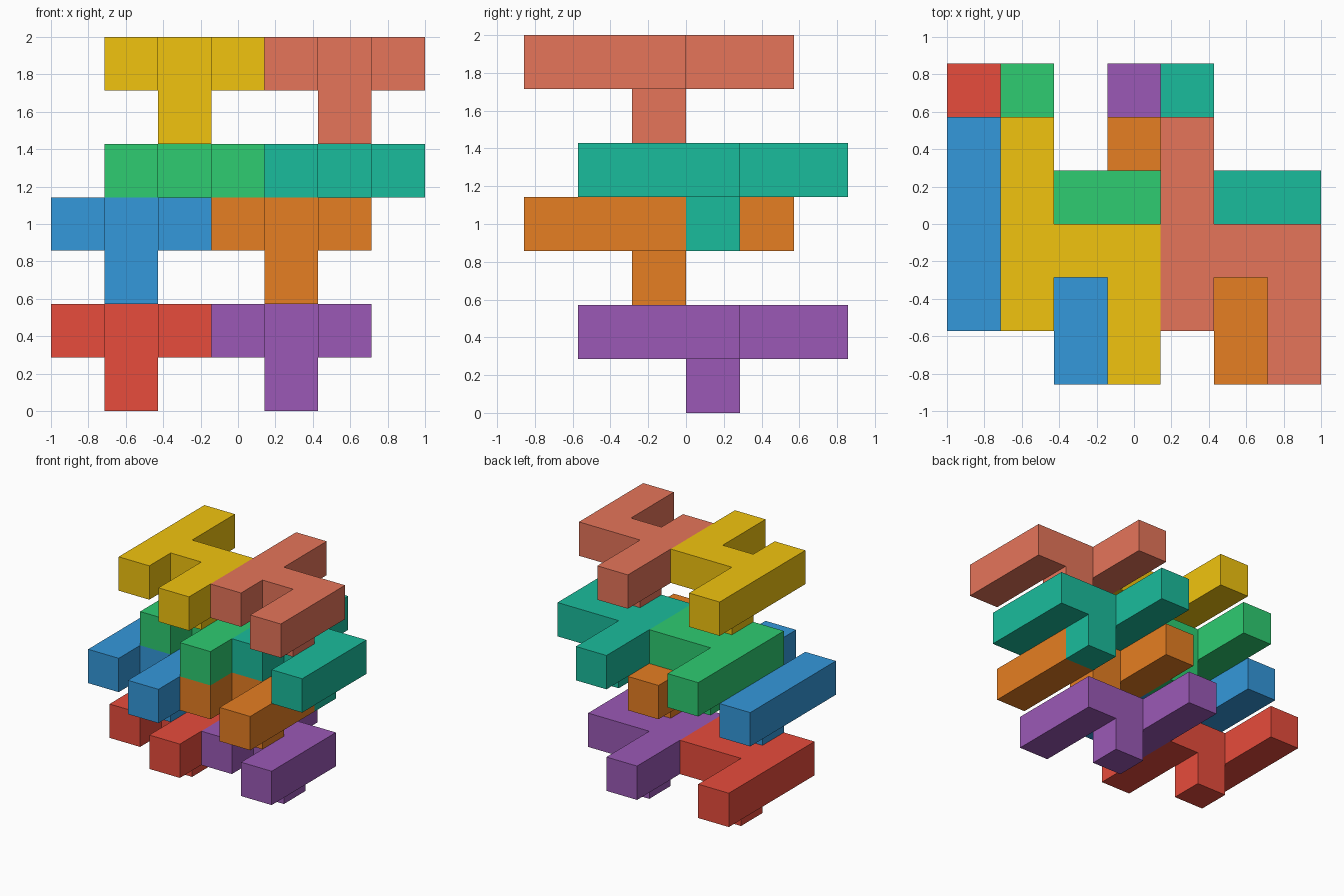
import bpy, bmesh
from mathutils import Vector

if "Cube" in bpy.data.objects:
    bpy.data.objects.remove(bpy.data.objects["Cube"])

U = 2 / 7                                # size of one cube cell
ORIGIN = Vector((-1, -3 * U, 0))         # corner of the 7 x 6 x 7 cell grid

# One puzzle piece: long bar, bridge, short bar and a peg under the bridge
PIECE = ({(0, y, 0) for y in range(1, 5)} | {(1, 2, 0)}
         | {(2, y, 0) for y in range(3)} | {(1, 2, -1)})


def srgb(code):
    """Hex colour to linear RGBA."""
    vals = [int(code[i:i + 2], 16) / 255 for i in (0, 2, 4)]
    return [((v + 0.055) / 1.055) ** 2.4 for v in vals] + [1]


def add_piece(name, cell, colour):
    bm = bmesh.new()
    for c in PIECE:
        for axis in range(3):
            for side in (0, 1):
                step = [0, 0, 0]
                step[axis] = 2 * side - 1
                if tuple(a + b for a, b in zip(c, step)) in PIECE:
                    continue             # inner wall between two cells
                quad = []
                for p, q in ((0, 0), (1, 0), (1, 1), (0, 1)):
                    v = [0, 0, 0]
                    v[axis], v[(axis + 1) % 3], v[(axis + 2) % 3] = side, p, q
                    quad.append(bm.verts.new((Vector(c) + Vector(v)) * U))
                bm.faces.new(quad if side else quad[::-1])
    # Weld the cells and merge flat areas into single faces
    bmesh.ops.remove_doubles(bm, verts=bm.verts, dist=1e-4)
    bmesh.ops.dissolve_limit(bm, angle_limit=0.02, verts=bm.verts, edges=bm.edges)
    bmesh.ops.recalc_face_normals(bm, faces=bm.faces)
    mesh = bpy.data.meshes.new(name)
    bm.to_mesh(mesh)
    bm.free()
    mat = bpy.data.materials.new(name + "_paint")
    mat.diffuse_color = srgb(colour)
    mat.use_nodes = True
    mat.node_tree.nodes["Principled BSDF"].inputs["Base Color"].default_value = mat.diffuse_color
    mesh.materials.append(mat)
    obj = bpy.data.objects.new(name, mesh)
    obj.location = ORIGIN + Vector(cell) * U
    bpy.context.collection.objects.link(obj)


# Four layers of two pieces, each pair side by side, layers staggered
LAYERS = [
    ((0, 1, 1), ("red", "e74c3c"), ("purple", "9b59b6")),
    ((0, 0, 3), ("blue", "3498db"), ("orange", "e67e22")),
    ((1, 1, 5 - 1 + 0), ("green", "2ecc71"), ("teal", "1abc9c")),
    ((1, 0, 6), ("yellow", "f1c40f"), ("coral", "e6755a")),
]
for (x, y, z), left, right in LAYERS:
    for i, (label, colour) in enumerate((left, right)):
        add_piece(label + "_piece", (x + 3 * i, y, z), colour)
